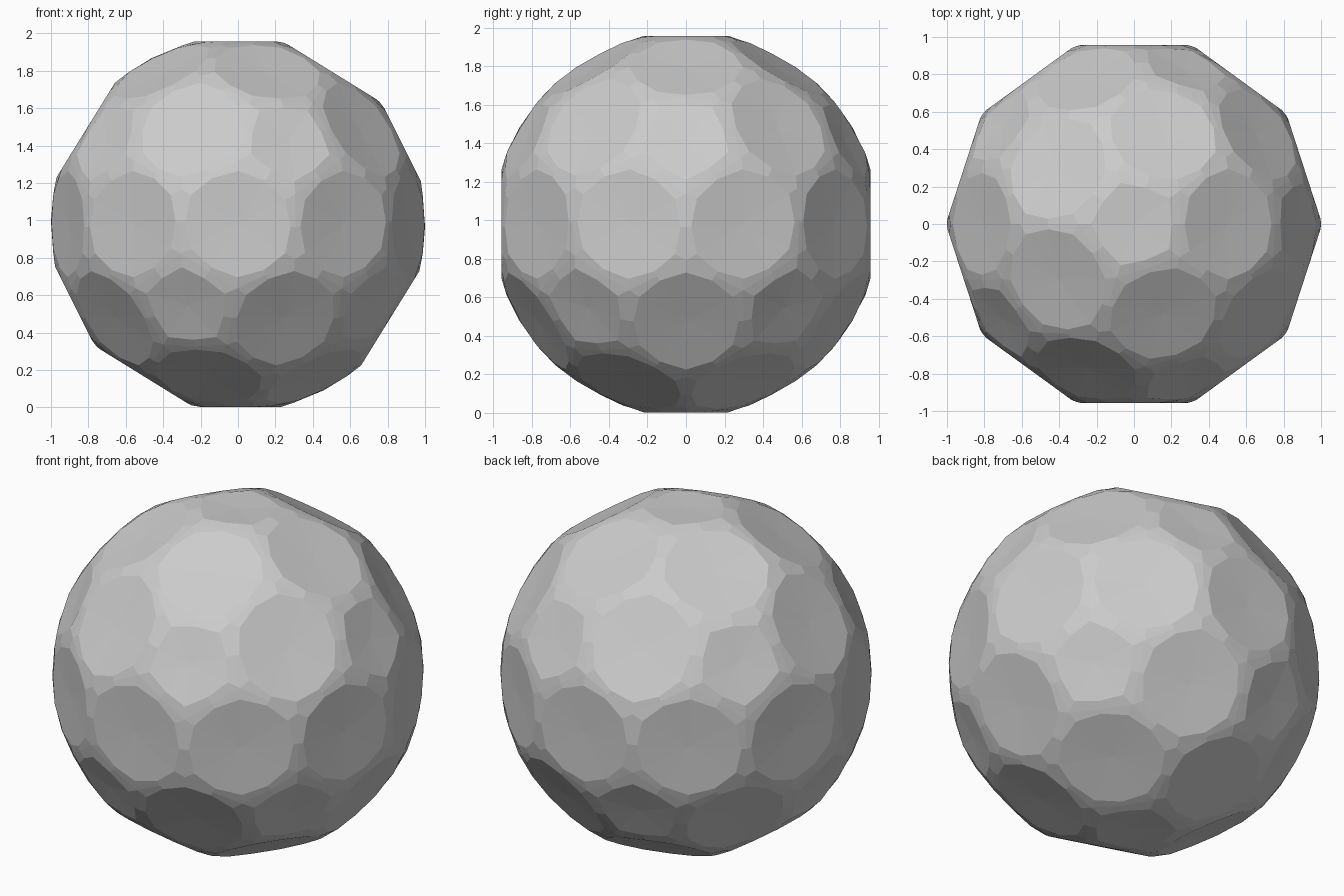
import bpy, bmesh, math
from mathutils import Vector

if "Cube" in bpy.data.objects:
    bpy.data.objects.remove(bpy.data.objects["Cube"])

# Guide: 42 panel centres (12 small five-sided, 30 larger six-sided)
guide = bmesh.new()
bmesh.ops.create_icosphere(guide, subdivisions=2, radius=1.0)
guide.normal_update()

CENTRE_Z = 0.98
ball = bmesh.new()


def add(p):
    return ball.verts.new(p + Vector((0, 0, CENTRE_Z)))


for v in guide.verts:
    n = v.co.normalized()
    u = n.orthogonal().normalized()
    w = n.cross(u)
    # Panel corners, sorted around the panel centre
    corners = [f.calc_center_median().normalized() for f in v.link_faces]
    corners.sort(key=lambda c: math.atan2(c.dot(w), c.dot(u)))
    small = len(corners) == 5
    height = 0.977 if small else 0.957
    t_corner, t_mid = (0.76, 0.82) if small else (0.82, 0.91)

    # Outer seam ring on the sphere, inner rounded flat ring
    outer, inner = [], []
    for i, c in enumerate(corners):
        mid = (c + corners[(i + 1) % len(corners)]).normalized()
        for p, t in ((c, t_corner), (mid, t_mid)):
            outer.append(add(p))
            d = n.lerp(p, t)
            inner.append(add(d * (height / d.dot(n))))

    # Seam band and slightly dished panel
    hub = add(n * (height - 0.006))
    k = len(outer)
    for i in range(k):
        j = (i + 1) % k
        ball.faces.new((outer[i], outer[j], inner[j], inner[i]))
        ball.faces.new((inner[i], inner[j], hub))

bmesh.ops.remove_doubles(ball, verts=ball.verts[:], dist=0.0005)
bmesh.ops.recalc_face_normals(ball, faces=ball.faces[:])

mesh = bpy.data.meshes.new("panelled_ball")
ball.to_mesh(mesh)
ball.free()
guide.free()
obj = bpy.data.objects.new("panelled_ball", mesh)
bpy.context.collection.objects.link(obj)
